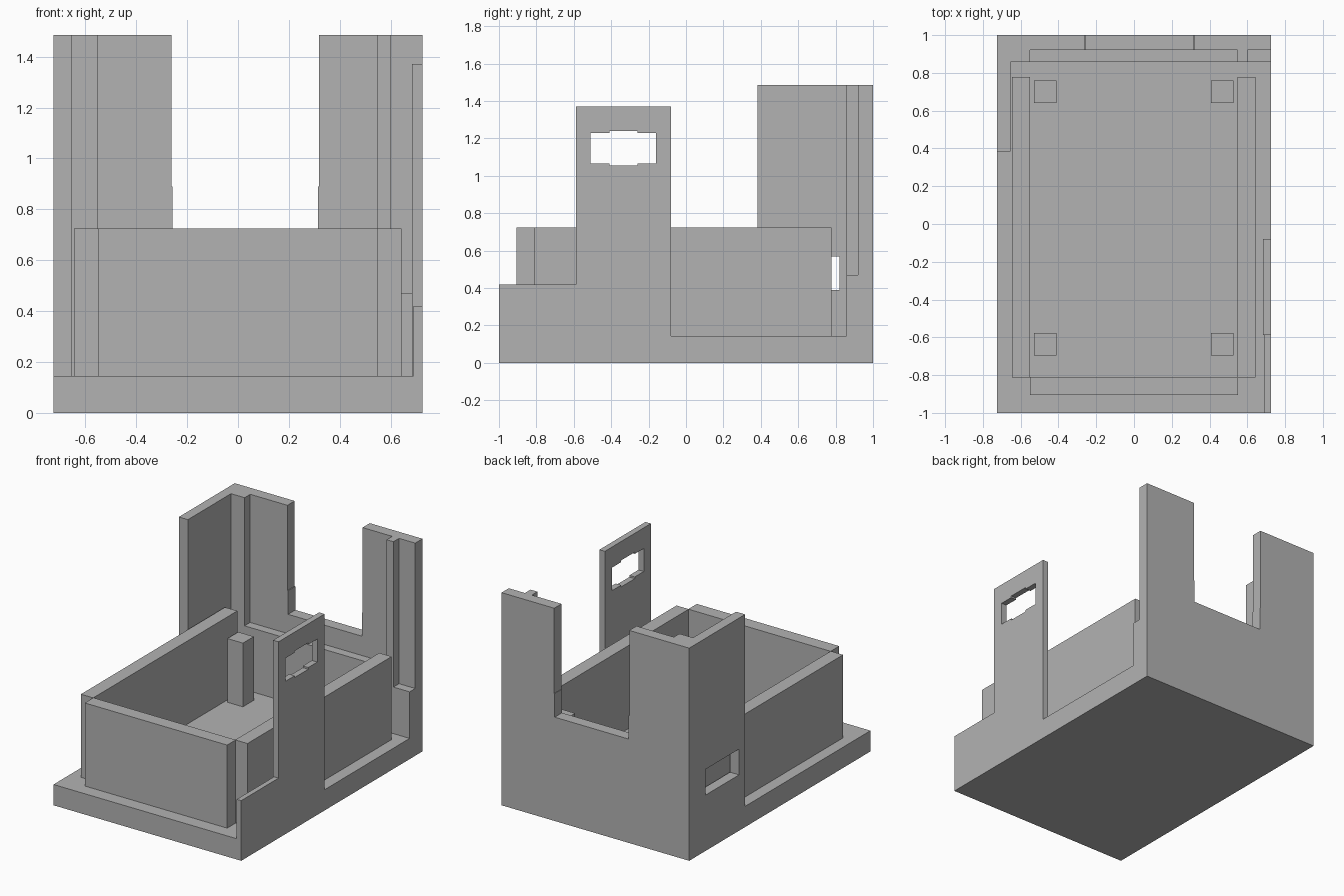
import bpy, bmesh
from mathutils import Vector

if "Cube" in bpy.data.objects:
    bpy.data.objects.remove(bpy.data.objects["Cube"], do_unlink=True)

grey = bpy.data.materials.new("plain grey")
grey.use_nodes = True
colour = (0.45, 0.45, 0.45, 1)
grey.diffuse_color = colour
grey.node_tree.nodes["Principled BSDF"].inputs["Base Color"].default_value = colour


def prism(name, axis, outline, low, high):
    """Extrude an outline along x, y or z; outline holds the other two axes in order."""
    def place(p, d):
        return {"x": (d, p[0], p[1]), "y": (p[0], d, p[1]), "z": (p[0], p[1], d)}[axis]
    bm = bmesh.new()
    face = bm.faces.new([bm.verts.new(place(p, low)) for p in outline])
    grown = bmesh.ops.extrude_face_region(bm, geom=[face])
    verts = [g for g in grown["geom"] if isinstance(g, bmesh.types.BMVert)]
    bmesh.ops.translate(bm, verts=verts, vec=Vector(place((0, 0), high - low)))
    bmesh.ops.recalc_face_normals(bm, faces=bm.faces)
    mesh = bpy.data.meshes.new(name)
    bm.to_mesh(mesh)
    bm.free()
    mesh.materials.append(grey)
    ob = bpy.data.objects.new(name, mesh)
    bpy.context.collection.objects.link(ob)
    return ob


def box(name, x, y, z):
    return prism(name, "z", [(x[0], y[0]), (x[1], y[0]), (x[1], y[1]), (x[0], y[1])], *z)


def cut(target, cutter):
    cutter.hide_render = True
    cutter.hide_set(True)
    mod = target.modifiers.new("opening", "BOOLEAN")
    mod.object = cutter
    mod.operation = "DIFFERENCE"
    mod.solver = "EXACT"
    bpy.context.view_layer.objects.active = target
    bpy.ops.object.modifier_apply(modifier=mod.name)
    bpy.data.objects.remove(cutter, do_unlink=True)


X, TOP, RIM, FLOOR = 0.725, 1.485, 0.725, 0.145

# Base slab
box("base", (-X, X), (-1, 1), (0, FLOOR))

# Inner tray walls
tray = (FLOOR, RIM)
box("tray_right_wall", (-0.645, -0.55), (-0.812, 0.778), tray)
box("tray_left_wall", (0.547, 0.642), (-0.812, 0.778), tray)
box("tray_front_wall", (-0.55, 0.55), (-0.905, -0.81), tray)

# Four support posts
for side, x in (("right", -0.47), ("left", 0.468)):
    for end, y in (("front", -0.637), ("back", 0.7)):
        box(f"post_{end}_{side}", (x - 0.06, x + 0.06), (y - 0.06, y + 0.06), (FLOOR, 0.59))

# Back wall with wide notch, slightly narrower in its lower part
prism("back_wall", "y", [
    (-X, FLOOR), (X, FLOOR), (X, TOP), (0.318, TOP), (0.318, 0.89), (0.314, 0.89),
    (0.314, RIM), (-0.257, RIM), (-0.257, 0.89), (-0.262, 0.89), (-0.262, TOP), (-X, TOP)],
    0.92, 1)

# Inner layer of the back wall: corner thickening, ledge, rib and low step
inner = (0.858, 0.92)
box("back_corner", (-X, -0.55), inner, (FLOOR, TOP))
box("back_ledge", (-0.55, 0.547), inner, (FLOOR, 0.59))
box("back_rib", (0.547, 0.6), inner, (FLOOR, TOP))
box("back_step", (0.6, X), inner, (FLOOR, 0.47))

# Tall side wall with a slot
side_wall = box("right_side_wall", (-X, -0.655), (0.383, 0.858), (FLOOR, TOP))
cut(side_wall, box("slot_cutter", (-0.8, -0.6), (0.45, 0.82), (0.39, 0.57)))

# Opposite side: low front wall and tall panel with a window
box("left_low_wall", (0.69, X), (-1, -0.585), (FLOOR, 0.42))
panel = box("left_panel", (0.683, X), (-0.588, -0.08), (FLOOR, 1.372))
window = [(-0.51, 1.067), (-0.41, 1.067), (-0.41, 1.055), (-0.26, 1.055), (-0.26, 1.067),
          (-0.16, 1.067), (-0.16, 1.228), (-0.26, 1.228), (-0.26, 1.24), (-0.41, 1.24),
          (-0.41, 1.228), (-0.51, 1.228)]
cut(panel, prism("window_cutter", "x", window, 0.6, 0.8))
